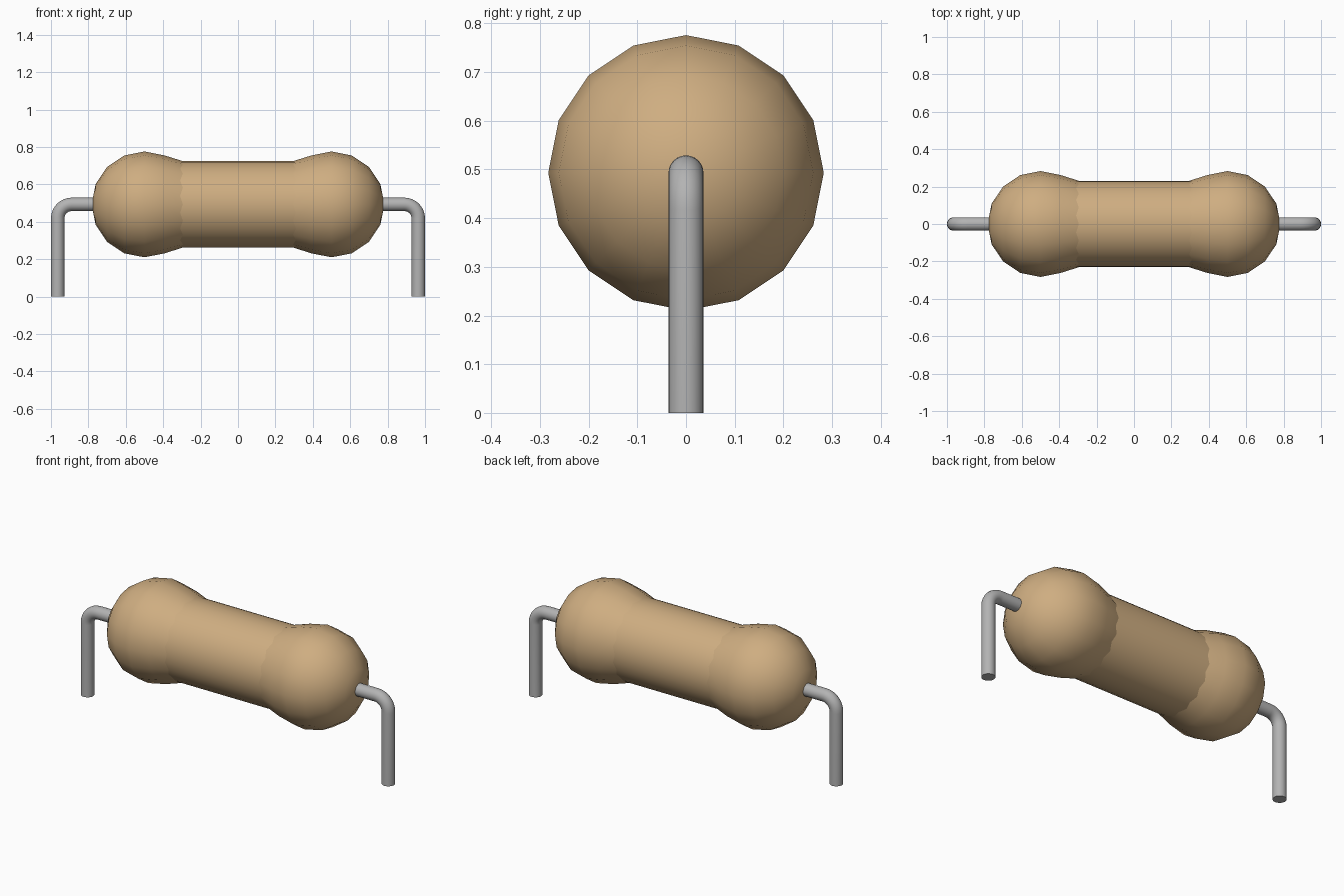
import bpy, bmesh, math
from mathutils import Matrix, Vector

old = bpy.data.objects.get("Cube")
if old:
    bpy.data.objects.remove(old)

AXIS_Z = 0.493
BALL_X, BALL_R = 0.5, 0.283
TUBE_R = 0.231
WIRE_X, WIRE_R, BEND_R = 0.964, 0.036, 0.075


def material(name, color, rough):
    m = bpy.data.materials.new(name)
    m.use_nodes = True
    m.diffuse_color = (*color, 1)
    bsdf = m.node_tree.nodes["Principled BSDF"]
    bsdf.inputs["Base Color"].default_value = (*color, 1)
    bsdf.inputs["Roughness"].default_value = rough
    return m


tan = material("tan ceramic", (0.62, 0.42, 0.22), 0.6)
grey = material("grey metal", (0.45, 0.45, 0.45), 0.5)


def finish(bm, name, mat):
    bmesh.ops.recalc_face_normals(bm, faces=bm.faces)
    mesh = bpy.data.meshes.new(name)
    bm.to_mesh(mesh)
    bm.free()
    mesh.materials.append(mat)
    obj = bpy.data.objects.new(name, mesh)
    bpy.context.collection.objects.link(obj)
    bpy.ops.object.select_all(action='DESELECT')
    obj.select_set(True)
    bpy.context.view_layer.objects.active = obj
    bpy.ops.object.shade_smooth_by_angle(angle=math.radians(35))
    return obj


def sweep(name, stations, sides, mat):
    """Skin rings given as (centre, normal direction in xz, radius)."""
    bm = bmesh.new()
    rings = []
    for centre, up, radius in stations:
        ring = []
        for i in range(sides):
            a = math.tau * i / sides
            offset = up * math.cos(a) + Vector((0, 1, 0)) * math.sin(a)
            ring.append(bm.verts.new(centre + offset * radius))
        rings.append(ring)
    for a, b in zip(rings, rings[1:]):
        for i in range(sides):
            j = (i + 1) % sides
            bm.faces.new((a[i], a[j], b[j], b[i]))
    bm.faces.new(rings[0])
    bm.faces.new(rings[-1])
    bmesh.ops.remove_doubles(bm, verts=bm.verts, dist=0.0001)
    return finish(bm, name, mat)


UP = Vector((0, 0, 1))

# Straight middle of the body
sweep("body_tube", [(Vector((x, 0, AXIS_Z)), UP, TUBE_R) for x in (-0.38, 0.38)], 32, tan)

for side, s in (("left", 1), ("right", -1)):
    # Rounded end that tapers into the tube
    stations = [(Vector((s * 0.295, 0, AXIS_Z)), UP, TUBE_R)]
    for k in range(-1, 5):
        a = k * math.pi / 8
        x = BALL_X + BALL_R * math.sin(a)
        stations.append((Vector((s * x, 0, AXIS_Z)), UP, max(BALL_R * math.cos(a), 0.00001)))
    sweep(side + "_end_cap", stations, 16, tan)

    # Bent wire leg
    bend = Vector((s * (WIRE_X - BEND_R), 0, AXIS_Z - BEND_R))
    path = [(Vector((s * 0.7, 0, AXIS_Z)), UP, WIRE_R)]
    for k in range(9):
        a = k * math.pi / 16
        out = Vector((s * math.sin(a), 0, math.cos(a)))
        path.append((bend + out * BEND_R, out, WIRE_R))
    path.append((Vector((s * WIRE_X, 0, 0)), Vector((s, 0, 0)), WIRE_R))
    sweep(side + "_wire_leg", path, 24, grey)
